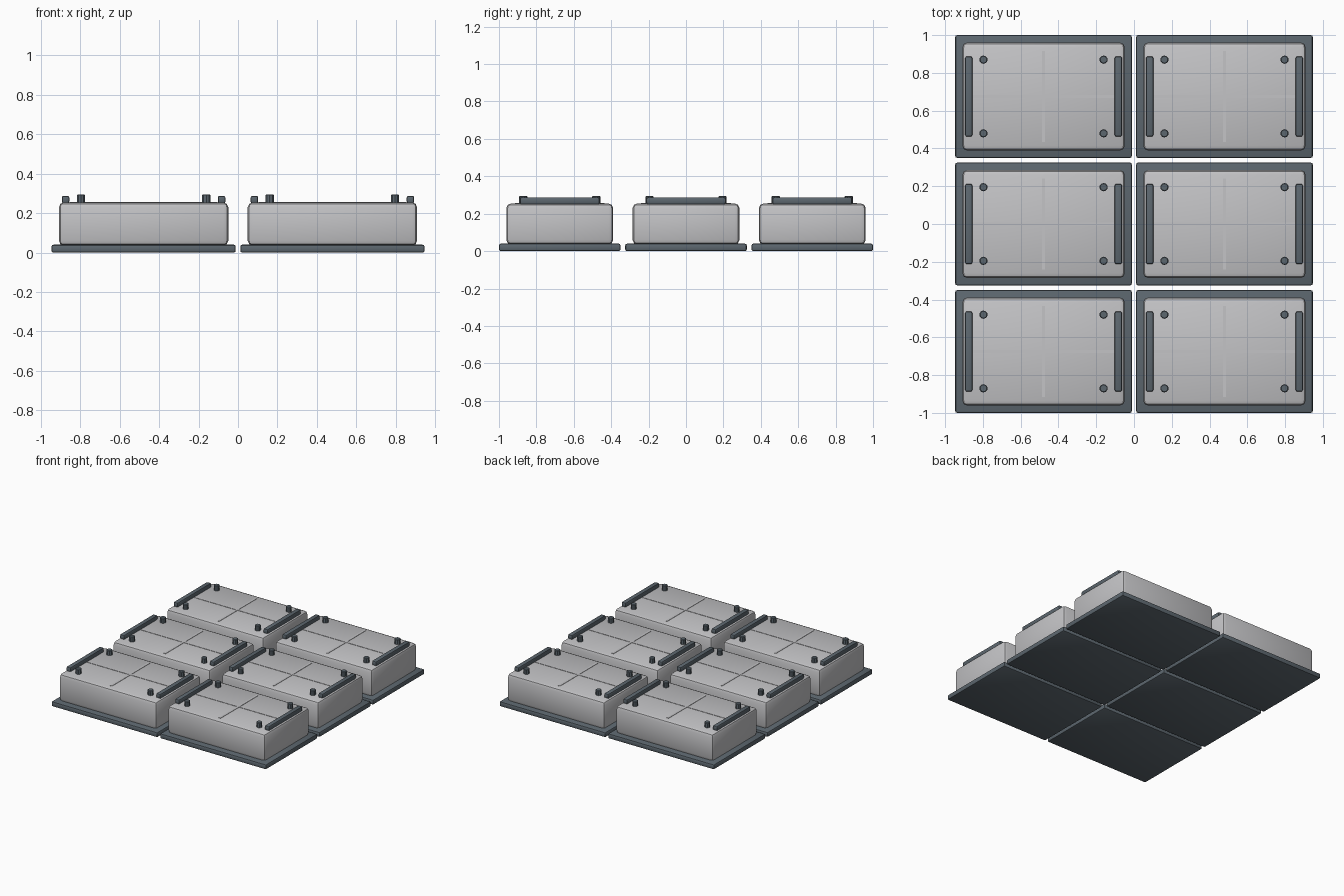
import bpy, math

if "Cube" in bpy.data.objects:
    bpy.data.objects.remove(bpy.data.objects["Cube"])

def material(name, rgb):
    m = bpy.data.materials.new(name)
    m.diffuse_color = (*rgb, 1)
    m.use_nodes = True
    m.node_tree.nodes["Principled BSDF"].inputs["Base Color"].default_value = m.diffuse_color
    return m

GREY = material("light_grey", (0.55, 0.55, 0.565))
DARK = material("slate_grey", (0.108, 0.135, 0.158))

def finish(o, name, mat, bevel, segments):
    o.name = name
    o.data.materials.append(mat)
    if bevel:
        b = o.modifiers.new("bevel", 'BEVEL')
        b.width = bevel
        b.segments = segments
        b.limit_method = 'ANGLE'
        b.angle_limit = math.radians(50)
        bpy.ops.object.modifier_apply(modifier="bevel")
    bpy.ops.object.shade_smooth_by_angle(angle=math.radians(35))
    return o

def box(name, x, y, z0, z1, sx, sy, mat, bevel=0, segments=2):
    bpy.ops.mesh.primitive_cube_add(size=1, location=(x, y, (z0 + z1) / 2))
    o = bpy.context.object
    o.scale = (sx, sy, z1 - z0)
    bpy.ops.object.transform_apply(location=False, rotation=False, scale=True)
    return finish(o, name, mat, bevel, segments)

def stud(x, y):
    bpy.ops.mesh.primitive_cylinder_add(vertices=10, radius=0.022, depth=0.046,
                                        location=(x, y, 0.272))
    return finish(bpy.context.object, "stud", DARK, 0.004, 1)

# Grid of two by three identical panels
for cx in (-0.479, 0.479):
    for cy in (-0.675, 0, 0.675):
        box("base_plate", cx, cy, 0, 0.04, 0.935, 0.65, DARK, 0.01)
        box("block", cx, cy, 0.035, 0.255, 0.86, 0.572, GREY, 0.026)
        # Thin cross strips on the top
        box("long_strip", cx, cy, 0.25, 0.2575, 0.75, 0.017, GREY)
        box("short_strip", cx, cy, 0.25, 0.2575, 0.017, 0.48, GREY)
        for s in (-1, 1):
            # End rails and corner studs
            box("rail", cx + s * 0.396, cy, 0.25, 0.288, 0.038, 0.425, DARK, 0.009)
            for t in (-1, 1):
                stud(cx + s * 0.318, cy + t * 0.195)
